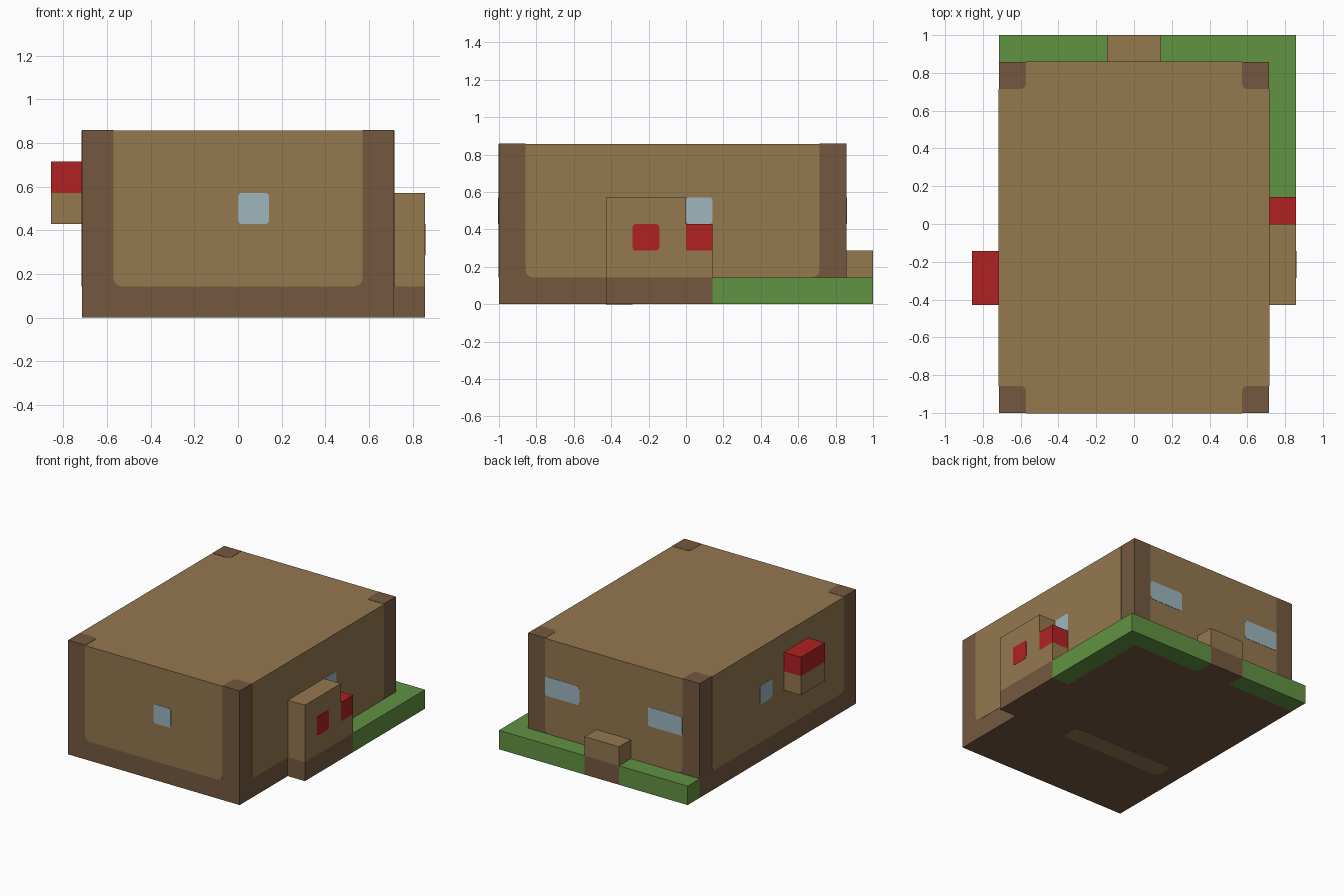
import bpy
import bmesh
import math
from mathutils import Vector

cube = bpy.data.objects.get("Cube")
if cube:
    bpy.data.objects.remove(cube, do_unlink=True)

U = 1 / 7  # one block unit; all sizes below are in units


def material(name, rgb):
    linear = [((c / 255 + 0.055) / 1.055) ** 2.4 for c in rgb] + [1]
    mat = bpy.data.materials.new(name)
    mat.use_nodes = True
    mat.diffuse_color = linear
    bsdf = mat.node_tree.nodes["Principled BSDF"]
    bsdf.inputs["Base Color"].default_value = linear
    bsdf.inputs["Roughness"].default_value = 0.9
    return mat


TAN = material("tan wood", (148, 120, 79))
DARK = material("dark wood", (116, 89, 64))
GREEN = material("grass green", (97, 146, 66))
RED = material("red", (176, 33, 36))
GLASS = material("pale blue glass", (157, 182, 190))


def finish(name, bm, mats):
    bmesh.ops.recalc_face_normals(bm, faces=bm.faces)
    mesh = bpy.data.meshes.new(name)
    bm.to_mesh(mesh)
    bm.free()
    for m in mats:
        mesh.materials.append(m)
    obj = bpy.data.objects.new(name, mesh)
    bpy.context.collection.objects.link(obj)
    return obj


def block(name, xs, ys, levels, mats):
    """Box cut at each level; every height band takes its own material."""
    lo = Vector((xs[0], ys[0], levels[0])) * U
    hi = Vector((xs[1], ys[1], levels[-1])) * U
    bm = bmesh.new()
    bmesh.ops.create_cube(bm, size=1)
    bmesh.ops.scale(bm, vec=hi - lo, verts=bm.verts)
    bmesh.ops.translate(bm, vec=(lo + hi) / 2, verts=bm.verts)
    for z in levels[1:-1]:
        bmesh.ops.bisect_plane(bm, geom=bm.verts[:] + bm.edges[:] + bm.faces[:],
                               plane_co=(0, 0, z * U), plane_no=(0, 0, 1))
    for f in bm.faces:
        z = f.calc_center_median().z / U
        f.material_index = sum(z > cut for cut in levels[1:-1])
    return finish(name, bm, mats)


def patch(name, mat, axis, side, plane, us, vs, radii, lift=0.002):
    """Thin painted plate; radii run from low-low round to low-high corner."""
    corners = [(us[0], vs[0]), (us[1], vs[0]), (us[1], vs[1]), (us[0], vs[1])]
    outline = []
    for i, ((u, v), r) in enumerate(zip(corners, radii)):
        if not r:
            outline.append((u, v))
            continue
        cu = u + r * (1 if u == us[0] else -1)
        cv = v + r * (1 if v == vs[0] else -1)
        for step in range(4):
            a = math.pi * (1 + i / 2 + step / 6)
            outline.append((cu + r * math.cos(a), cv + r * math.sin(a)))
    bm = bmesh.new()
    verts = []
    for u, v in outline:
        co = [u * U, v * U]
        co.insert(axis, plane * U - side * 0.002)
        verts.append(bm.verts.new(co))
    face = bm.faces.new(verts)
    out = bmesh.ops.extrude_face_region(bm, geom=[face])
    move = Vector((0, 0, 0))
    move[axis] = side * (lift + 0.002)
    bmesh.ops.translate(bm, vec=move, verts=[
        e for e in out["geom"] if isinstance(e, bmesh.types.BMVert)])
    return finish(name, bm, [mat])


# House body: dark frame with a tan roof
body = block("house_body", (-5, 5), (-7, 6), (0, 6), [DARK, TAN])
for f in body.data.polygons:
    f.material_index = int(f.normal.z > 0.5)

# Tan wall panels, leaving dark corner posts and a dark base course
PANEL = (0.28, 0.28, 0, 0)
patch("front_wall_panel", TAN, 1, -1, -7, (-4, 4), (1, 6), PANEL)
patch("back_wall_panel", TAN, 1, 1, 6, (-4, 4), (1, 6), PANEL)
patch("left_wall_panel", TAN, 0, 1, 5, (-6, 5), (1, 6), PANEL)
patch("right_wall_panel", TAN, 0, -1, -5, (-6, 5), (1, 6), PANEL)

# Post ends showing on the roof, rounded on the inner corner
for i, (us, vs) in enumerate([((4, 5), (5, 6)), ((-5, -4), (5, 6)),
                              ((-5, -4), (-7, -6)), ((4, 5), (-7, -6))]):
    radii = [0.2 if k == i else 0 for k in range(4)]
    patch(f"roof_post_end_{i}", DARK, 2, 1, 6, us, vs, radii)

# Windows
ROUND = (0.12,) * 4
ROW = (3, 4)
patch("front_window", GLASS, 1, -1, -7, (0, 1), ROW, ROUND, 0.004)
patch("left_window", GLASS, 0, 1, 5, (0, 1), ROW, ROUND, 0.004)
patch("right_window", GLASS, 0, -1, -5, (0, 1), ROW, ROUND, 0.004)
for name, us in (("left", (2, 4)), ("right", (-4, -2))):
    patch(f"back_window_{name}", GLASS, 1, 1, 6, us, ROW, ROUND, 0.004)

# Strip under the floor
patch("floor_strip", TAN, 2, -1, 0, (-4, 2), (-3, -2), (0.25,) * 4, 0.001)

# Left side porch with a red panel and a red-topped step
block("porch", (5, 6), (-3, 0), (0, 1, 4), [DARK, TAN])
block("porch_post", (5, 6), (0, 1), (0, 1, 2, 3), [DARK, TAN, RED])
patch("porch_red_panel", RED, 0, 1, 6, (-2, -1), (2, 3), ROUND)

# Right side wall box with a red top
block("wall_box", (-6, -5), (-3, -1), (3, 4, 5), [TAN, RED])

# Back step and the hedges around it
block("back_step", (-1, 1), (6, 7), (0, 1, 2), [DARK, TAN])
block("back_hedge_right", (-5, -1), (6, 7), (0, 1), [GREEN])
block("back_hedge_left", (1, 6), (6, 7), (0, 1), [GREEN])
block("side_hedge", (5, 6), (1, 6), (0, 1), [GREEN])
